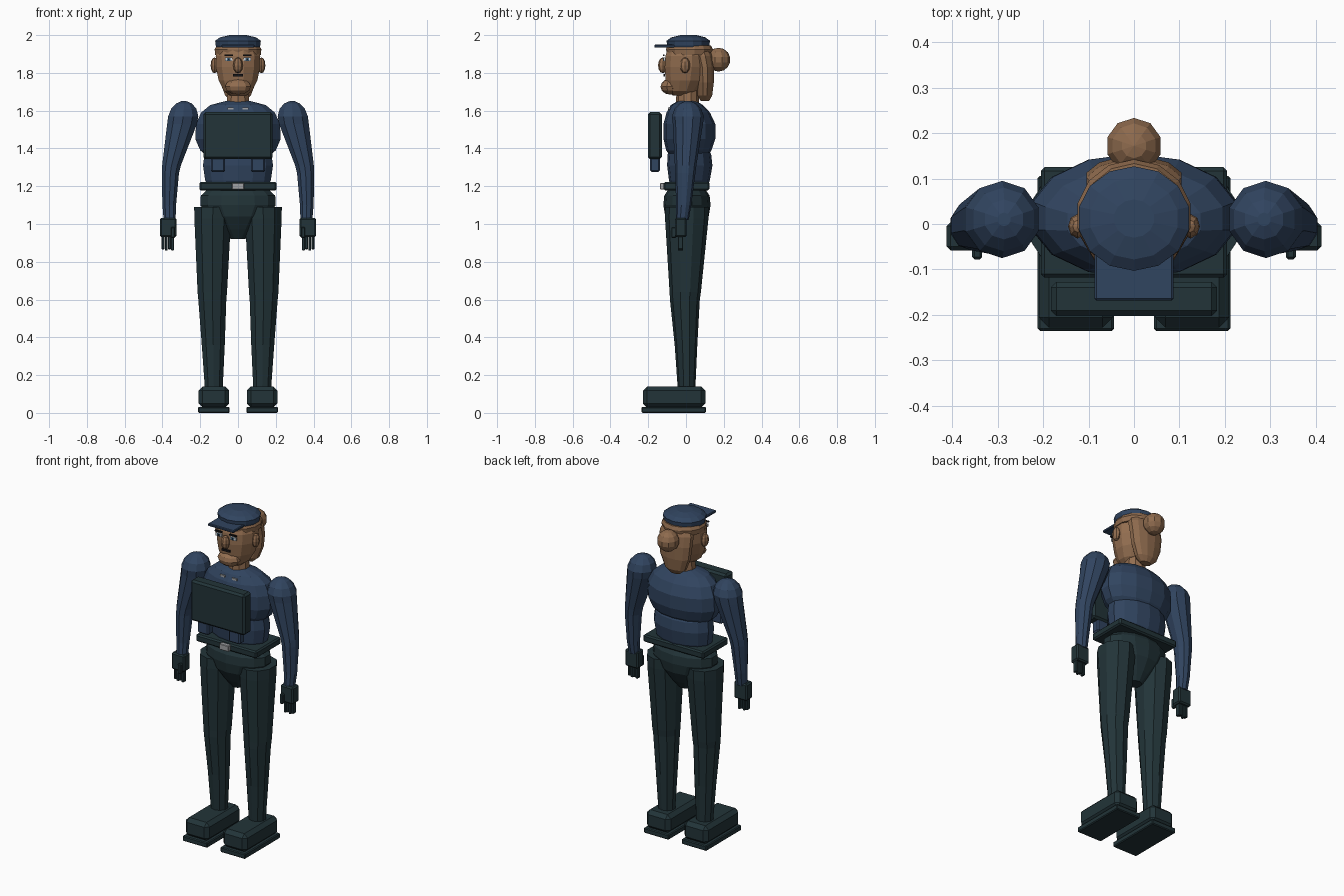
import bpy, bmesh, math
from mathutils import Vector


def material(name, rgb):
    m = bpy.data.materials.new(name)
    m.diffuse_color = (*rgb, 1)
    return m


NAVY = material("navy cloth", (0.030, 0.058, 0.115))
DARK = material("dark green cloth", (0.016, 0.034, 0.040))
SKIN = material("brown skin", (0.29, 0.155, 0.080))
HAIR = material("brown hair", (0.27, 0.145, 0.075))
BLACK = material("near black", (0.008, 0.008, 0.010))
WHITE = material("eye white", (0.60, 0.62, 0.64))
BLUE = material("iris blue", (0.06, 0.16, 0.28))
METAL = material("grey metal", (0.36, 0.37, 0.38))


def finish(name, bm, mat):
    bmesh.ops.recalc_face_normals(bm, faces=bm.faces)
    me = bpy.data.meshes.new(name)
    bm.to_mesh(me)
    bm.free()
    me.materials.append(mat)
    ob = bpy.data.objects.new(name, me)
    bpy.context.collection.objects.link(ob)
    return ob


def loft(name, mat, rings, n=12):
    """Skin of elliptical rings (cx, cy, z, rx, ry) with closed ends."""
    bm = bmesh.new()
    loops = []
    for cx, cy, z, rx, ry in rings:
        angles = [2 * math.pi * (i + 0.5) / n for i in range(n)]
        loops.append([bm.verts.new((cx + rx * math.cos(a), cy + ry * math.sin(a), z))
                      for a in angles])
    for a, b in zip(loops, loops[1:]):
        for i in range(n):
            j = (i + 1) % n
            bm.faces.new((a[i], a[j], b[j], b[i]))
    bm.faces.new(loops[0])
    bm.faces.new(loops[-1])
    return finish(name, bm, mat)


def ball(name, mat, c, r, seg=12, rows=8):
    bm = bmesh.new()
    bmesh.ops.create_uvsphere(bm, u_segments=seg, v_segments=rows, radius=1)
    for v in bm.verts:
        v.co = Vector(c) + Vector(v.co[i] * r[i] for i in range(3))
    return finish(name, bm, mat)


def box(name, mat, lo, hi, bevel=0.0, taper=1.0):
    """Box between two corners; taper scales the top, bevel chamfers edges."""
    bm = bmesh.new()
    bmesh.ops.create_cube(bm, size=1)
    lo, hi = Vector(lo), Vector(hi)
    mid, size = (lo + hi) / 2, hi - lo
    for v in bm.verts:
        k = taper if v.co.z > 0 else 1
        v.co = mid + Vector((v.co.x * size.x * k, v.co.y * size.y * k, v.co.z * size.z))
    if bevel:
        bmesh.ops.bevel(bm, geom=bm.edges[:], offset=bevel, segments=1, affect='EDGES')
    return finish(name, bm, mat)


def mirrored(ob):
    """Add the matching part on the other side of x = 0."""
    other = ob.copy()
    other.data = ob.data.copy()
    other.name = ob.name + "_left"
    bpy.context.collection.objects.link(other)
    bm = bmesh.new()
    bm.from_mesh(other.data)
    for v in bm.verts:
        v.co.x = -v.co.x
    bmesh.ops.reverse_faces(bm, faces=bm.faces[:])
    bm.to_mesh(other.data)
    bm.free()


# Torso: chest overlapping a separate waist, then the hips
loft("chest", NAVY, [(0, .015, 1.36, .17, .10), (0, .015, 1.39, .205, .12),
                     (0, .018, 1.45, .232, .137), (0, .018, 1.53, .228, .137),
                     (0, .012, 1.59, .20, .115), (0, .005, 1.63, .15, .085),
                     (0, .005, 1.65, .07, .05)], 14)
loft("waist", NAVY, [(0, .015, 1.18, .15, .09), (0, .018, 1.23, .178, .108),
                     (0, .02, 1.31, .19, .12), (0, .018, 1.37, .182, .115),
                     (0, .015, 1.42, .14, .09)], 14)
loft("hips", DARK, [(0, .005, .92, .04, .04), (0, .005, .97, .09, .075),
                    (0, .005, 1.04, .16, .115), (0, .005, 1.10, .205, .125),
                    (0, .005, 1.15, .202, .12), (0, .005, 1.18, .17, .10)], 14)

# Belt and buckle
box("belt", DARK, (-.205, -.118, 1.178), (.205, .125, 1.222), .008)
box("buckle", METAL, (-.031, -.137, 1.182), (.031, -.11, 1.218), .003)

# Chest plate, pouches under it and small badges behind it
box("chest_plate", DARK, (-.183, -.202, 1.343), (.183, -.128, 1.592), .012)
for s in (-1, 1):
    x = s * .106
    box("pouch", NAVY, (x - .038, -.19, 1.275), (x + .038, -.138, 1.36), .008)
    box("badge", METAL, (s * .04 - .016, -.094, 1.606), (s * .04 + .016, -.086, 1.618))

# Arms, gloves and fingers
arm = loft("arm", NAVY, [(.362, -.020, 1.02, .033, .034), (.364, -.012, 1.10, .038, .040),
                         (.358, -.004, 1.27, .048, .054), (.352, -.002, 1.31, .052, .057),
                         (.296, .010, 1.53, .083, .080), (.290, .010, 1.57, .084, .085),
                         (.287, .010, 1.61, .070, .070), (.286, .010, 1.638, .044, .044),
                         (.286, .010, 1.65, .015, .015)], 10)
parts = [arm,
         box("glove", DARK, (.325, -.058, .93), (.412, .004, 1.033), .008),
         box("thumb", DARK, (.334, -.078, .925), (.356, -.052, .985), .005)]
for i in range(4):
    x = .339 + i * .0165
    parts.append(box("finger", DARK, (x, -.043, .86 + .006 * (i % 2)),
                     (x + .0155, -.015, .94), .003))

# Legs and boots
parts += [loft("leg", DARK, [(.128, .003, .12, .049, .046), (.131, .0, .36, .064, .060),
                             (.136, -.006, .60, .078, .079), (.136, -.004, .64, .082, .083),
                             (.134, .004, 1.03, .102, .115), (.133, .005, 1.09, .104, .115)], 10),
          box("boot_sole", DARK, (.044, -.235, 0), (.212, .106, .032), .005),
          box("boot", DARK, (.047, -.228, .028), (.209, .102, .14), .022)]

# Neck and head with protruding jaw
loft("neck", SKIN, [(0, .008, 1.61, .066, .062), (0, .008, 1.72, .056, .058)], 10)
loft("head", SKIN, [(0, -.02, 1.68, .045, .05), (0, -.018, 1.705, .078, .082),
                    (0, -.005, 1.76, .106, .106), (0, .0, 1.83, .121, .117),
                    (0, .003, 1.89, .122, .116), (0, .008, 1.95, .10, .10)], 12)
ball("chin", SKIN, (0, -.085, 1.727), (.072, .05, .042), 10, 6)
ball("nose", SKIN, (0, -.122, 1.84), (.026, .026, .042), 8, 6)
parts.append(ball("ear", SKIN, (.124, -.005, 1.84), (.021, .027, .042), 8, 6))

# Painted face: eyes, brows and mouth
parts += [box("eye", WHITE, (.028, -.118, 1.863), (.068, -.109, 1.881)),
          box("iris", BLUE, (.039, -.121, 1.864), (.057, -.113, 1.880)),
          box("pupil", BLACK, (.044, -.123, 1.867), (.052, -.116, 1.877)),
          box("brow", BLACK, (.026, -.122, 1.889), (.072, -.113, 1.897))]
box("mouth", BLACK, (-.027, -.120, 1.782), (.027, -.111, 1.794))

# Hair: band under the cap, long back and bun
loft("hair_band", HAIR, [(0, .018, 1.895, .124, .118), (0, .018, 1.925, .127, .124),
                         (0, .018, 1.945, .115, .115)], 14)
loft("hair_back", HAIR, [(0, .10, 1.65, .035, .022), (0, .10, 1.68, .07, .04),
                         (0, .102, 1.75, .098, .047), (0, .10, 1.83, .108, .050),
                         (0, .088, 1.89, .108, .055), (0, .07, 1.935, .09, .055)], 12)
ball("hair_bun", HAIR, (0, .172, 1.87), (.063, .063, .063), 10, 7)

# Cap with flat brim
loft("cap_crown", NAVY, [(0, .012, 1.932, .117, .108), (0, .012, 1.948, .122, .112),
                         (0, .012, 1.970, .124, .115), (0, .012, 1.988, .098, .090),
                         (0, .012, 2.0, .045, .042)], 14)
box("cap_brim", NAVY, (-.087, -.168, 1.934), (.087, -.04, 1.950), .004)

for p in parts:
    mirrored(p)
